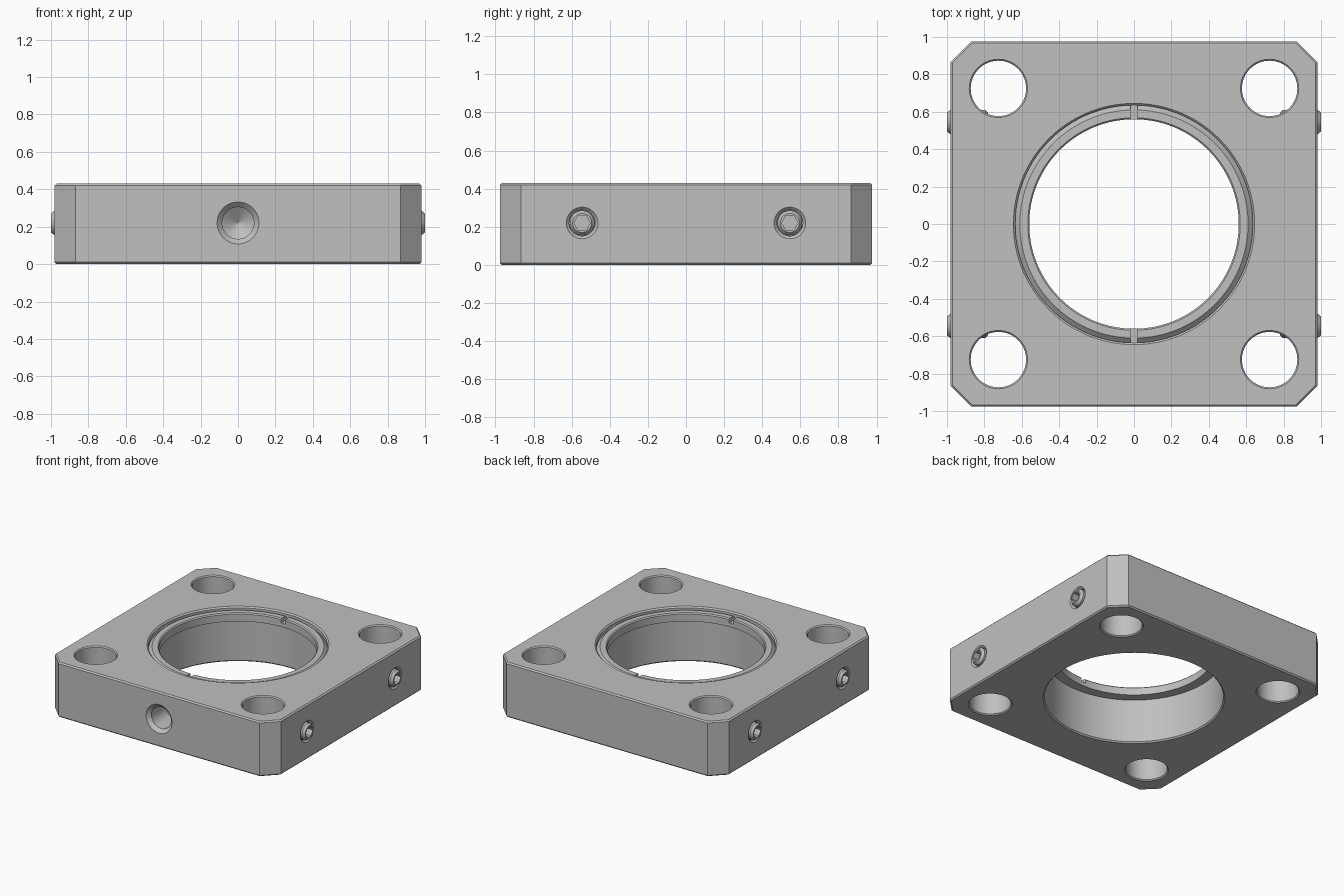
import bpy, bmesh, math
from mathutils import Matrix

cube = bpy.data.objects.get("Cube")
if cube:
    bpy.data.objects.remove(cube, do_unlink=True)

# One plain metal colour
metal = bpy.data.materials.new("light_grey_metal")
metal.use_nodes = True
GREY = (0.527, 0.527, 0.527, 1)
metal.diffuse_color = GREY
bsdf = next(n for n in metal.node_tree.nodes if n.type == "BSDF_PRINCIPLED")
bsdf.inputs["Base Color"].default_value = GREY

HALF_X, HALF_Y, TOP = 0.98, 0.977, 0.43
MID_Z, SCREW_Y, HOLE = 0.22, 0.545, 0.725


def finish(name, bm, matrix=Matrix()):
    bmesh.ops.transform(bm, matrix=matrix, verts=bm.verts)
    bmesh.ops.recalc_face_normals(bm, faces=bm.faces)
    mesh = bpy.data.meshes.new(name)
    bm.to_mesh(mesh)
    bm.free()
    mesh.materials.append(metal)
    ob = bpy.data.objects.new(name, mesh)
    bpy.context.collection.objects.link(ob)
    return ob


def loft(name, rings, wrap=False, caps=False, matrix=Matrix()):
    """Skin a list of closed point rings."""
    bm = bmesh.new()
    loops = [[bm.verts.new(p) for p in ring] for ring in rings]
    n = len(loops[0])
    pairs = list(zip(loops, loops[1:])) + ([(loops[-1], loops[0])] if wrap else [])
    for a, b in pairs:
        for i in range(n):
            j = (i + 1) % n
            bm.faces.new((a[i], a[j], b[j], b[i]))
    if caps:
        bm.faces.new(loops[0])
        bm.faces.new(loops[-1])
    return finish(name, bm, matrix)


def lathe(name, profile, segs=48, matrix=Matrix(), wrap=False, phase=0.0):
    """Revolve (radius, z) points; open profiles are capped at the ends."""
    rings = []
    for r, z in profile:
        angles = [phase + math.tau * i / segs for i in range(segs)]
        rings.append([(r * math.cos(a), r * math.sin(a), z) for a in angles])
    return loft(name, rings, wrap, not wrap, matrix)


def box(name, size, centre):
    bm = bmesh.new()
    bmesh.ops.create_cube(bm, size=1)
    return finish(name, bm, Matrix.Translation(centre) @ Matrix.Diagonal((*size, 1)))


def cut(target, cutters):
    for c in cutters:
        c.hide_render = True
        mod = target.modifiers.new("cut", "BOOLEAN")
        mod.operation, mod.solver, mod.object = "DIFFERENCE", "EXACT", c
        bpy.context.view_layer.objects.active = target
        bpy.ops.object.modifier_apply(modifier=mod.name)
        bpy.data.objects.remove(c, do_unlink=True)


def octagon(inset, z, corner=0.11):
    x, y = HALF_X - inset, HALF_Y - inset
    c = corner - inset * 0.6
    return [(x, c - y, z), (x, y - c, z), (x - c, y, z), (c - x, y, z),
            (-x, y - c, z), (-x, c - y, z), (c - x, -y, z), (x - c, -y, z)]


def through_hole(name, r, chamfer, segs, matrix=Matrix()):
    e, far = chamfer, 0.02
    return lathe(name, [(r + e + far, -far), (r, e), (r, TOP - e),
                        (r + e + far, TOP + far)], segs, matrix)


# Square plate with cut corners and eased edges
plate = loft("plate", [octagon(0.01, 0), octagon(0, 0.01),
                       octagon(0, TOP - 0.01), octagon(0.01, TOP)], caps=True)

# Centre bore and four corner holes
cutters = [through_hole("bore_cutter", 0.635, 0.01, 128)]
for sx in (-1, 1):
    for sy in (-1, 1):
        cutters.append(through_hole("corner_cutter", 0.148, 0.008, 64,
                                    Matrix.Translation((sx * HOLE, sy * HOLE, 0))))

# Drilled blind hole in the front, with a countersunk mouth and conical end
front = Matrix.Translation((0, 0, MID_Z)) @ Matrix.Rotation(math.pi / 2, 4, "X")
cutters.append(lathe("front_hole_cutter",
                     [(0.001, 0.71), (0.085, 0.77), (0.085, HALF_Y - 0.027),
                      (0.112, HALF_Y), (0.132, HALF_Y + 0.02)], 64, front))

# Set screws in both sides, each in a countersunk seat
screws = []
for side, sx in (("left", 1), ("right", -1)):
    for end, sy in (("front", -1), ("back", 1)):
        place = (Matrix.Translation((0, sy * SCREW_Y, MID_Z))
                 @ Matrix.Rotation(sx * math.pi / 2, 4, "Y"))
        cutters.append(lathe("seat_cutter", [(0.068, 0.95), (0.068, 0.965),
                                             (0.083, HALF_X), (0.093, 0.99)], 48, place))
        screw = lathe(f"{side}_{end}_set_screw",
                      [(0.05, 0.78), (0.065, 0.795), (0.065, 0.982), (0.05, 1.0)], 48, place)
        cut(screw, [lathe("hex_cutter", [(0.043, 0.93), (0.043, 1.05)], 6, place,
                          phase=math.pi / 6)])
        screws.append(screw)
cut(plate, cutters)

# Retaining ring near the top of the bore, with two spanner slots
ring = lathe("retaining_ring", [(0.56, 0.35), (0.637, 0.35), (0.637, 0.39), (0.625, 0.4),
                                (0.61, 0.415), (0.568, 0.415), (0.56, 0.407)], 128, wrap=True)
cut(ring, [box("slot_cutter", (0.036, 0.14, 0.08), (0, sy * 0.6, 0.42)) for sy in (-1, 1)])

# Smooth curved walls, keep edges crisp
bpy.ops.object.select_all(action="DESELECT")
for ob in [plate, ring] + screws:
    ob.select_set(True)
bpy.context.view_layer.objects.active = plate
bpy.ops.object.shade_smooth_by_angle(angle=math.radians(25))
